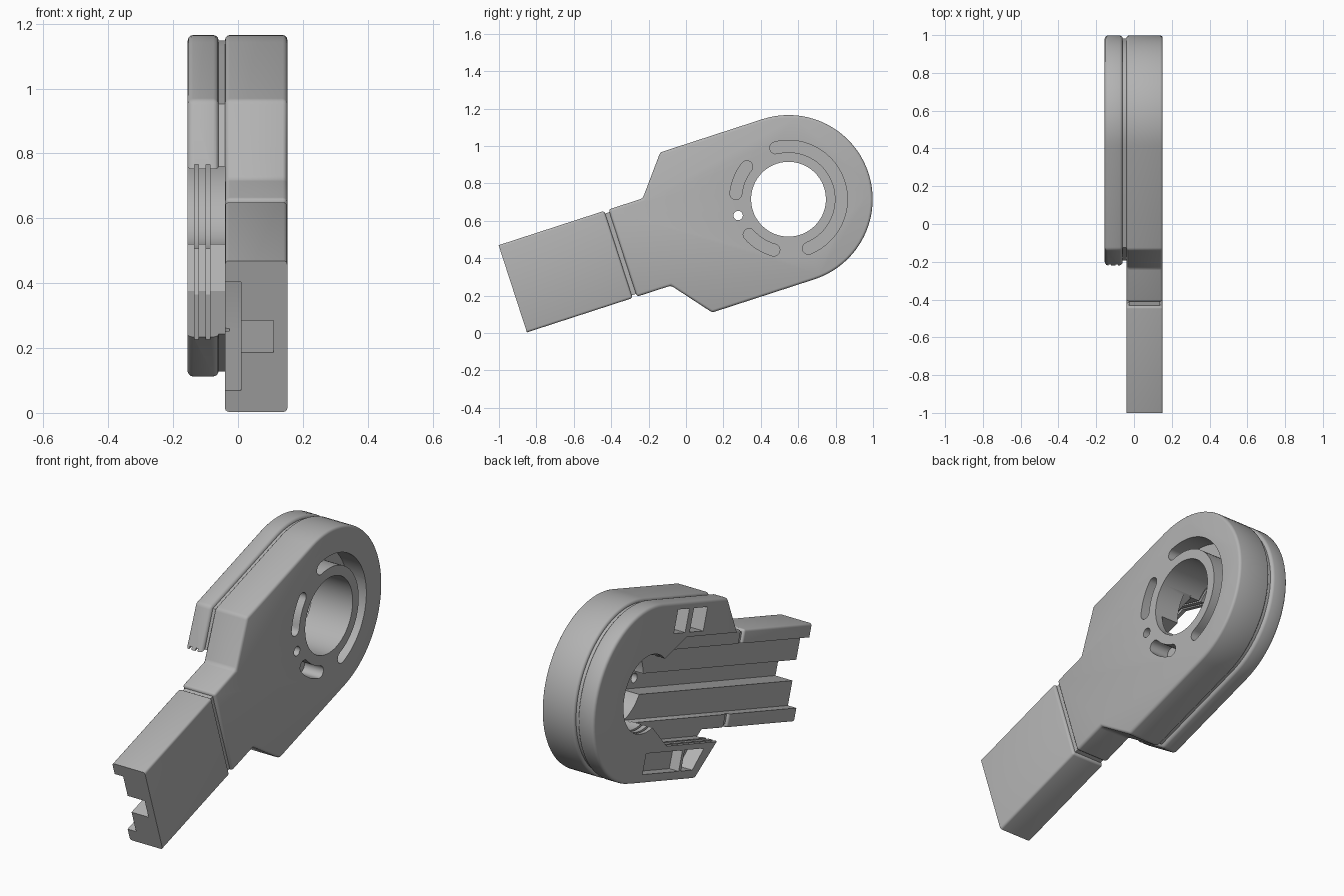
import bpy, bmesh, math
from mathutils import Vector

if "Cube" in bpy.data.objects:
    bpy.data.objects.remove(bpy.data.objects["Cube"])

# One plain grey for the whole moulding
grey = bpy.data.materials.new("plain_grey")
grey.use_nodes = True
grey.diffuse_color = (0.45, 0.45, 0.45, 1)
bsdf = grey.node_tree.nodes["Principled BSDF"]
bsdf.inputs["Base Color"].default_value = grey.diffuse_color
bsdf.inputs["Roughness"].default_value = 0.6

TILT = math.radians(18)
C, S = math.cos(TILT), math.sin(TILT)
END = -1.55          # free end of the handle along its own axis
R = 0.45             # head radius
HOLE = 0.2


def place(x, u, v):
    """Handle axis u and width v, tilted and centred on the head."""
    return Vector((x, 0.548 + u * C - v * S, 0.715 + u * S + v * C))


def prism(name, points, x0, x1, bevel=0, keep_sharp=None):
    """Extrude a (u, v) outline along x and round its sharp edges."""
    bm = bmesh.new()
    low = [bm.verts.new(place(x0, u, v)) for u, v in points]
    face = bm.faces.new(low)
    grown = bmesh.ops.extrude_face_region(bm, geom=[face])
    top = [g for g in grown["geom"] if isinstance(g, bmesh.types.BMVert)]
    bmesh.ops.translate(bm, verts=top, vec=(x1 - x0, 0, 0))
    bmesh.ops.recalc_face_normals(bm, faces=bm.faces)
    if bevel:
        def is_sharp_end(edge):
            if keep_sharp is None:
                return False
            return all(abs((p.co - place(0, 0, 0)).dot(Vector((0, C, S))) - keep_sharp) < 0.001
                       for p in edge.verts)
        edges = [e for e in bm.edges if e.calc_face_angle(0) > 0.3 and not is_sharp_end(e)]
        bmesh.ops.bevel(bm, geom=edges, offset=bevel, segments=3, profile=0.5,
                        affect='EDGES', clamp_overlap=True)
    mesh = bpy.data.meshes.new(name)
    bm.to_mesh(mesh)
    bm.free()
    mesh.materials.append(grey)
    obj = bpy.data.objects.new(name, mesh)
    bpy.context.collection.objects.link(obj)
    return obj


def cut(obj, points, x0, x1):
    """Subtract a prism from the part and discard the cutter."""
    cutter = prism("cutter", points, x0, x1)
    cutter.hide_render = True
    mod = obj.modifiers.new("cut", 'BOOLEAN')
    mod.operation, mod.solver, mod.object = 'DIFFERENCE', 'EXACT', cutter
    bpy.context.view_layer.objects.active = obj
    bpy.ops.object.modifier_apply(modifier=mod.name)
    bpy.data.objects.remove(cutter)


def arc(radius, a0, a1, steps, cu=0, cv=0):
    angles = [math.radians(a0 + (a1 - a0) * i / steps) for i in range(steps + 1)]
    return [(cu + radius * math.cos(a), cv + radius * math.sin(a)) for a in angles]


def circle(radius, steps=64, cu=0, cv=0):
    return arc(radius, 0, 360, steps, cu, cv)[:-1]


def box(u0, u1, v0, v1):
    return [(u0, v0), (u1, v0), (u1, v1), (u0, v1)]


def slot(a0, a1, radius=0.283, half=0.032):
    """Curved slot with round ends."""
    def end(a, turn):
        m = math.radians(a)
        return arc(half, a + turn, a + turn + 180, 8,
                   radius * math.cos(m), radius * math.sin(m))[1:-1]
    steps = max(8, int((a1 - a0) / 5))
    return (arc(radius + half, a0, a1, steps) + end(a1, 0)
            + arc(radius - half, a1, a0, steps) + end(a0, 180))


def head_outline(inset=0, tail=None):
    r, w = R - inset, 0.245 - inset
    shoulder = [(-0.575 + inset / 2, -r), (-0.74 + inset, -w)]
    pts = arc(r, -90, 90, 40)
    left = [(u, -v) for u, v in shoulder]
    if tail:
        return pts + left + [(tail, w), (tail, -w)] + shoulder[::-1]
    return pts + left + shoulder[::-1]


def cut_opening(obj, x0, x1, grow=0):
    """Round hole with a flared channel leading out between the two arms."""
    w = 0.272 + grow
    cut(obj, circle(HOLE + grow), x0, x1)
    cut(obj, [(-1, -w), (-0.26, -w), (-0.1, -0.17 - grow),
              (-0.1, 0.17 + grow), (-0.26, w), (-1, w)], x0, x1)


def cut_rails(obj):
    """Wide shallow channel with a narrow deep one in its floor."""
    cut(obj, box(-2, -0.08, -0.176, 0.176), -0.2, 0.01)
    cut(obj, box(-2.1, -0.1, -0.052, 0.052), -0.21, 0.11)


# Main body: head with shoulders, narrow joint and handle
head = prism("head_body", head_outline(0, -0.932), -0.04, 0.152, 0.014)
cut(head, circle(HOLE), -0.3, 0.3)
cut_rails(head)
for a0, a1 in ((-86, 86), (124, 156), (204, 236)):
    cut(head, slot(a0, a1), 0.04, 0.3)
cut(head, circle(0.025, 20, -0.283, 0), -0.3, 0.3)

joint = prism("handle_joint", box(-0.97, -0.92, -0.23, 0.23), -0.026, 0.138)
cut_rails(joint)

handle = prism("handle", box(END, -0.956, -0.245, 0.245), -0.04, 0.152, 0.012, END)
cut_rails(handle)

# Recessed seam between body and cover
seam = prism("seam_ring", head_outline(0.016), -0.07, -0.03)
cut_opening(seam, -0.3, 0.3)

# Cover: two arms around the opening
cover = prism("cover", head_outline(), -0.155, -0.06, 0.016)
cut_opening(cover, -0.3, 0.3)
for x in (-0.128, -0.092):
    cut_opening(cover, x - 0.006, x + 0.006, 0.012)

# Pockets in the outer face of the arms
for u0, u1 in ((-0.24, -0.14), (-0.4, -0.28)):
    cut(cover, box(u0, u1, 0.295, 0.415), -0.3, -0.075)
cut(cover, [(-0.53, -0.405), (-0.43, -0.405), (-0.43, -0.3), (-0.6, -0.3)], -0.3, -0.075)
cut(cover, box(-0.41, -0.09, -0.405, -0.3), -0.3, -0.1)

# Smooth the round walls, keep the edges crisp
for obj in (head, joint, handle, seam, cover):
    bpy.ops.object.select_all(action='DESELECT')
    obj.select_set(True)
    bpy.context.view_layer.objects.active = obj
    bpy.ops.object.shade_smooth_by_angle(angle=math.radians(32))
